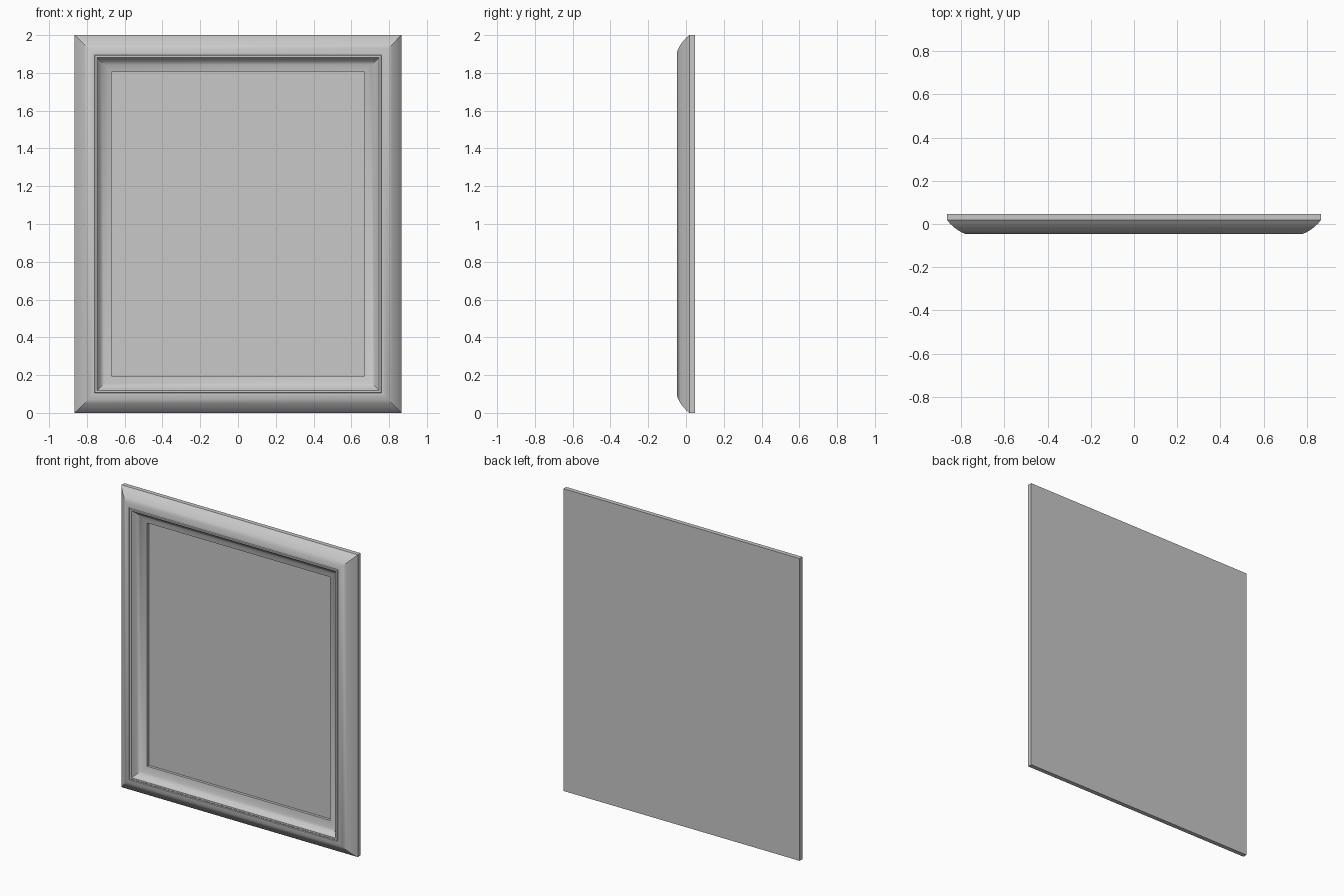
import bpy
import bmesh
from math import radians

WIDTH, HEIGHT = 1.73, 2.0
BACK = 0.047

cube = bpy.data.objects.get("Cube")
if cube:
    bpy.data.objects.remove(cube, do_unlink=True)

# One plain grey for the whole frame
grey = bpy.data.materials.new("plain_grey")
grey.use_nodes = True
colour = (0.58, 0.58, 0.58, 1)
grey.diffuse_color = colour
grey.node_tree.nodes["Principled BSDF"].inputs["Base Color"].default_value = colour


def ring(bm, inset, y):
    """Rectangle of four vertices, inset from the outer edge at depth y."""
    x = WIDTH / 2 - inset
    low, high = inset, HEIGHT - inset
    return [bm.verts.new((px, y, pz))
            for px, pz in ((-x, low), (x, low), (x, high), (-x, high))]


def finish(bm, name):
    mesh = bpy.data.meshes.new(name)
    bm.to_mesh(mesh)
    bm.free()
    mesh.materials.append(grey)
    obj = bpy.data.objects.new(name, mesh)
    bpy.context.collection.objects.link(obj)
    return obj


# Moulding section as (inset, y), running from the back edge to the panel
rounded_outside = [(0, BACK), (0, 0.018), (0.012, 0.003), (0.03, -0.014),
                   (0.05, -0.029), (0.07, -0.04), (0.088, -BACK)]
bead = [(0.099, -BACK), (0.101, -0.041), (0.105, -0.041),
        (0.108, -0.045), (0.118, -0.045), (0.121, -0.041)]
cove = [(0.128, -0.03), (0.14, -0.018), (0.155, -0.008),
        (0.173, 0.0), (0.195, 0.006)]
panel_y = 0.024
rebate = [(0.195, panel_y)]

# Mitred moulding with its flat backing
bm = bmesh.new()
rings = [ring(bm, *p) for p in rounded_outside + bead + cove + rebate]
for a, b in zip(rings, rings[1:]):
    for i in range(4):
        j = (i + 1) % 4
        bm.faces.new((a[i], a[j], b[j], b[i]))
bm.faces.new(reversed(rings[0]))
moulding = finish(bm, "frame_moulding")

# Flat panel inside the moulding
bm = bmesh.new()
bm.faces.new(ring(bm, 0.195, panel_y))
finish(bm, "picture_panel")

# Smooth section curves, crisp mitres and steps
bpy.ops.object.select_all(action="DESELECT")
moulding.select_set(True)
bpy.context.view_layer.objects.active = moulding
bpy.ops.object.shade_smooth_by_angle(angle=radians(35))
